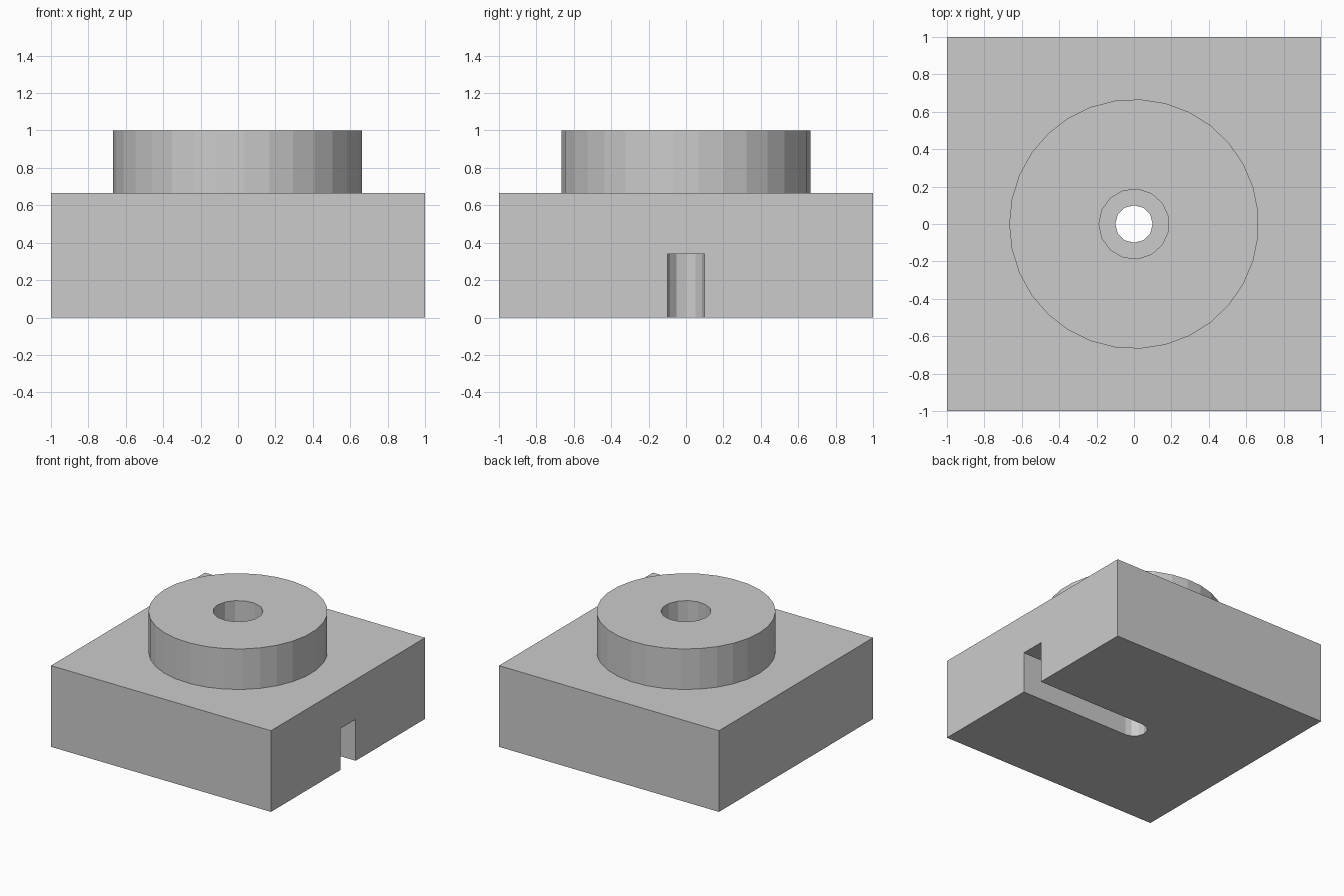
import bpy
import bmesh
from math import cos, sin, pi

default_cube = bpy.data.objects.get("Cube")
if default_cube:
    bpy.data.objects.remove(default_cube, do_unlink=True)

grey = bpy.data.materials.new("plain grey")
grey.use_nodes = True
grey.diffuse_color = (0.6, 0.6, 0.6, 1)
grey.node_tree.nodes["Principled BSDF"].inputs["Base Color"].default_value = (0.6, 0.6, 0.6, 1)


def prism(name, outline, bottom, top):
    """Extrude a flat outline upwards into a closed solid."""
    bm = bmesh.new()
    face = bm.faces.new([bm.verts.new((x, y, bottom)) for x, y in outline])
    result = bmesh.ops.extrude_face_region(bm, geom=[face])
    moved = [v for v in result["geom"] if isinstance(v, bmesh.types.BMVert)]
    bmesh.ops.translate(bm, vec=(0, 0, top - bottom), verts=moved)
    bmesh.ops.recalc_face_normals(bm, faces=bm.faces)
    mesh = bpy.data.meshes.new(name)
    bm.to_mesh(mesh)
    bm.free()
    mesh.materials.append(grey)
    obj = bpy.data.objects.new(name, mesh)
    bpy.context.collection.objects.link(obj)
    return obj


def circle(radius, sides):
    """Polygon with its first corner on the -x side."""
    return [(-radius * cos(2 * pi * i / sides), -radius * sin(2 * pi * i / sides))
            for i in range(sides)]


def combine(body, tool, operation):
    mod = body.modifiers.new(tool.name, "BOOLEAN")
    mod.operation = operation
    mod.solver = "EXACT"
    mod.object = tool
    bpy.context.view_layer.objects.active = body
    bpy.ops.object.modifier_apply(modifier=mod.name)
    bpy.data.objects.remove(tool, do_unlink=True)


BLOCK_TOP, DISC_TOP = 0.667, 1.0
SLOT_HEIGHT, HOLE_RADIUS = 0.34, 0.1

# Square block with the round boss on top
body = prism("base_with_boss", [(-1, -1), (1, -1), (1, 1), (-1, 1)], 0, BLOCK_TOP)
combine(body, prism("boss", circle(0.667, 31), 0.6, DISC_TOP), "UNION")

# Wide recess in the boss, then the narrow through hole
combine(body, prism("recess_cutter", circle(0.187, 15), 0.5, 1.2), "DIFFERENCE")
combine(body, prism("hole_cutter", circle(HOLE_RADIUS, 12), -0.2, 1.2), "DIFFERENCE")

# Underside slot from the centre hole out through the left side
slot = [(0, -HOLE_RADIUS), (1.2, -HOLE_RADIUS), (1.2, HOLE_RADIUS), (0, HOLE_RADIUS)]
combine(body, prism("slot_cutter", slot, -0.2, SLOT_HEIGHT), "DIFFERENCE")
